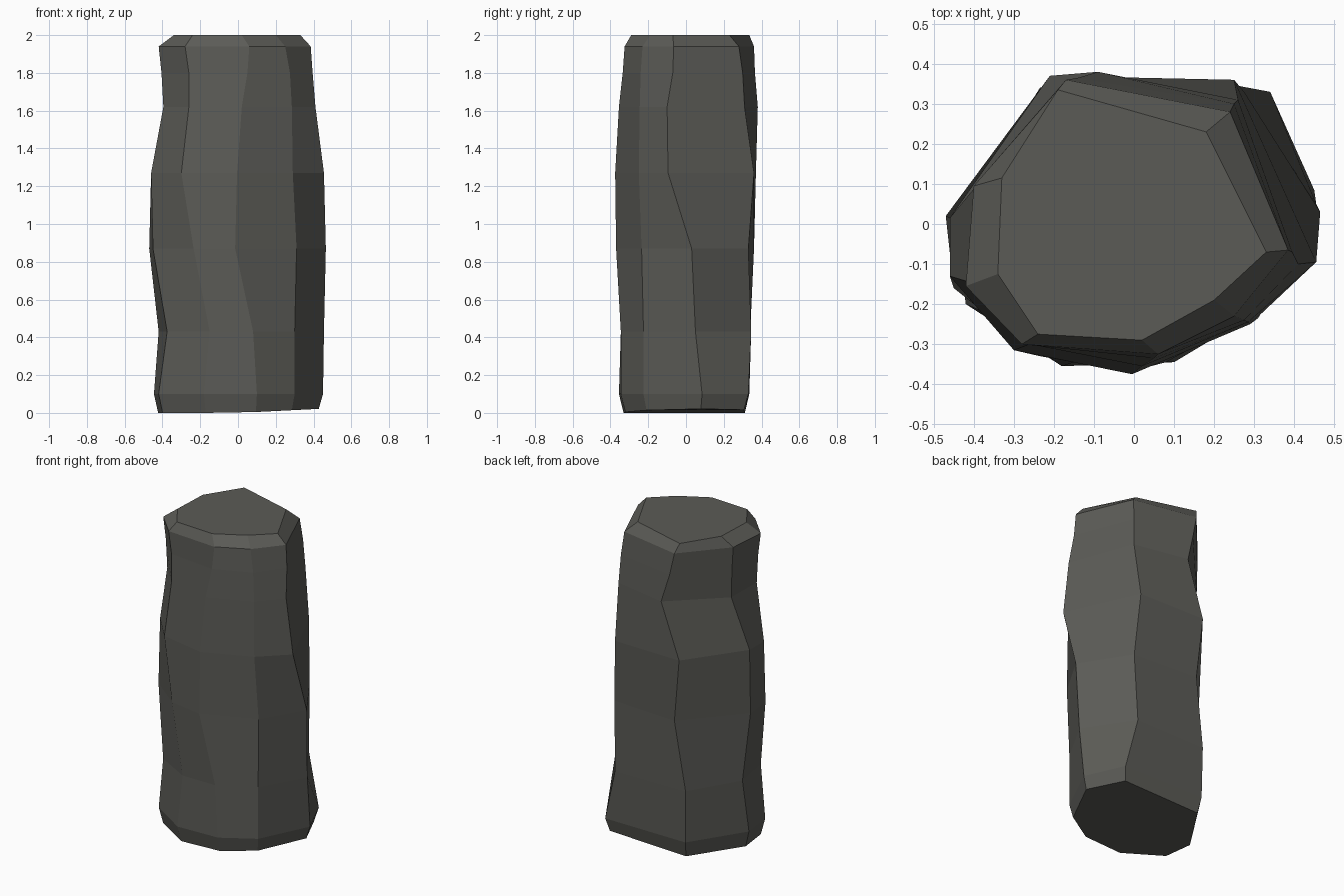
import bpy, bmesh

# Stone colour
mat = bpy.data.materials.new("dark grey stone")
mat.diffuse_color = (0.105, 0.105, 0.094, 1)

# Irregular eight-sided cross-sections: height, then corners clockwise from back left
SECTIONS = [
    (0.10, [(-.23, .335), (.34, .33), (.45, .085), (.30, -.225), (.10, -.345), (-.18, -.355), (-.42, -.20), (-.445, .0)]),
    (0.43, [(-.235, .34), (.26, .345), (.455, .05), (.30, -.225), (.08, -.345), (-.15, -.345), (-.375, -.22), (-.42, .03)]),
    (0.87, [(-.17, .36), (.275, .33), (.465, .03), (.31, -.235), (-.015, -.37), (-.235, -.33), (-.45, -.16), (-.47, .02)]),
    (1.27, [(-.21, .37), (.25, .36), (.455, -.095), (.29, -.25), (-.005, -.375), (-.30, -.315), (-.46, -.13), (-.46, .015)]),
    (1.62, [(-.09, .38), (.26, .31), (.41, -.10), (.285, -.245), (.02, -.355), (-.26, -.30), (-.395, -.15), (-.39, .10)]),
    (1.80, [(-.14, .365), (.25, .30), (.395, -.07), (.275, -.24), (.05, -.335), (-.26, -.30), (-.405, -.15), (-.395, .10)]),
    (1.94, [(-.17, .36), (.24, .28), (.385, -.065), (.25, -.23), (.06, -.325), (-.28, -.30), (-.42, -.155), (-.40, .095)]),
    (2.00, [(-.19, .335), (.18, .23), (.33, -.07), (.20, -.19), (.02, -.29), (-.24, -.275), (-.34, -.125), (-.33, .115)]),
]

bm = bmesh.new()


def add_ring(points, z):
    return [bm.verts.new((x, y, z)) for x, y in points]


# Worn base, slightly narrower than the lowest section
base = [(x * .95, y * .93) for x, y in SECTIONS[0][1]]
rings = [add_ring(base, 0)]
for v in rings[0]:
    v.co.z = max(0, v.co.x * .05)
rings += [add_ring(points, z) for z, points in SECTIONS]

# Side facets and end caps
for low, high in zip(rings, rings[1:]):
    for i in range(8):
        j = (i + 1) % 8
        bm.faces.new((low[i], low[j], high[j], high[i]))
bm.faces.new(rings[0])
bm.faces.new(rings[-1])
bmesh.ops.recalc_face_normals(bm, faces=bm.faces[:])

mesh = bpy.data.meshes.new("stone_pillar")
bm.to_mesh(mesh)
bm.free()
mesh.materials.append(mat)
pillar = bpy.data.objects.new("stone_pillar", mesh)
bpy.context.collection.objects.link(pillar)
